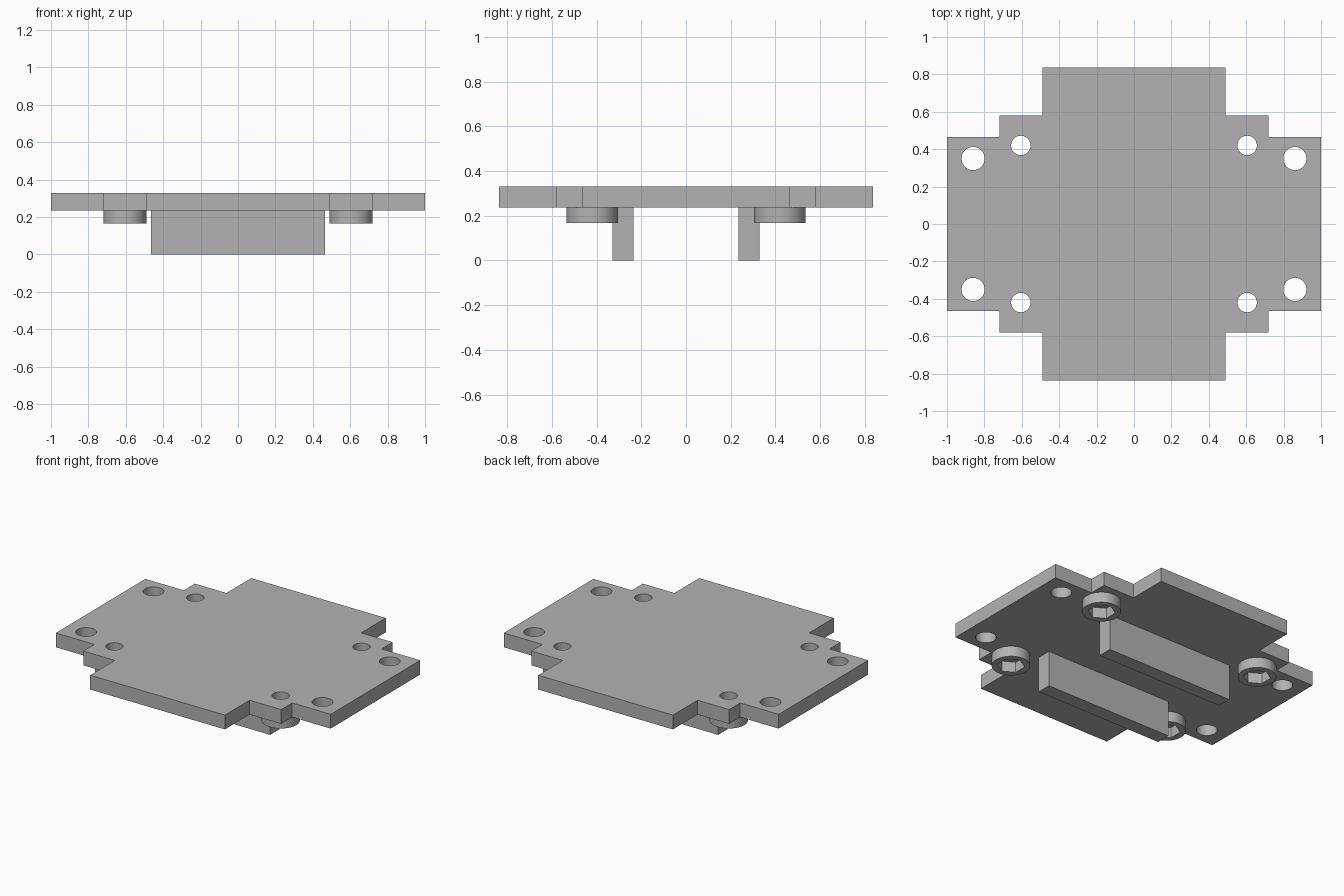
import bpy
import bmesh
from math import radians

if "Cube" in bpy.data.objects:
    bpy.data.objects.remove(bpy.data.objects["Cube"], do_unlink=True)

PLATE_Z, TOP_Z, BOSS_Z = 0.236, 0.33, 0.167
BOSS_X, BOSS_Y = 0.605, 0.42
CORNERS = [(sx, sy) for sx in (-1, 1) for sy in (-1, 1)]

grey = bpy.data.materials.new("plain grey")
grey.use_nodes = True
grey.diffuse_color = (0.45, 0.45, 0.45, 1)
grey.node_tree.nodes["Principled BSDF"].inputs["Base Color"].default_value = grey.diffuse_color


def prism(name, outline, z0, z1):
    """Extrude a closed outline from z0 up to z1."""
    bm = bmesh.new()
    face = bm.faces.new([bm.verts.new((x, y, z0)) for x, y in outline])
    ext = bmesh.ops.extrude_face_region(bm, geom=[face], use_keep_orig=True)
    verts = [v for v in ext["geom"] if isinstance(v, bmesh.types.BMVert)]
    bmesh.ops.translate(bm, verts=verts, vec=(0, 0, z1 - z0))
    bmesh.ops.recalc_face_normals(bm, faces=bm.faces)
    mesh = bpy.data.meshes.new(name)
    bm.to_mesh(mesh)
    bm.free()
    mesh.materials.append(grey)
    obj = bpy.data.objects.new(name, mesh)
    bpy.context.collection.objects.link(obj)
    return obj


def cylinder(name, x, y, radius, z0, z1, sides=48, turn=0):
    bpy.ops.mesh.primitive_cylinder_add(vertices=sides, radius=radius, depth=z1 - z0,
                                        location=(x, y, (z0 + z1) / 2),
                                        rotation=(0, 0, radians(turn)))
    obj = bpy.context.object
    obj.name = name
    obj.data.materials.append(grey)
    return obj


def select(obj):
    bpy.ops.object.select_all(action="DESELECT")
    obj.select_set(True)
    bpy.context.view_layer.objects.active = obj


def cut(obj, cutter):
    """Subtract the cutter and throw it away."""
    cutter.hide_render = True
    mod = obj.modifiers.new("cut", "BOOLEAN")
    mod.operation, mod.solver, mod.object = "DIFFERENCE", "EXACT", cutter
    select(obj)
    bpy.ops.object.modifier_apply(modifier=mod.name)
    bpy.data.objects.remove(cutter, do_unlink=True)


def smooth(obj):
    select(obj)
    bpy.ops.object.shade_smooth_by_angle(angle=radians(30))


# Stepped cross-shaped plate, from one quarter of its outline
quarter = [(1, 0.465), (0.72, 0.465), (0.72, 0.58), (0.49, 0.58), (0.49, 0.836)]
half = quarter + [(-x, y) for x, y in reversed(quarter)]
plate = prism("plate", half + [(-x, -y) for x, y in half], PLATE_Z, TOP_Z)

# Mounting holes and screw holes through the plate
for sx, sy in CORNERS:
    for x, y, r in ((0.86, 0.35, 0.062), (BOSS_X, BOSS_Y, 0.052)):
        cut(plate, cylinder("hole_cutter", sx * x, sy * y, r, PLATE_Z - 0.1, TOP_Z + 0.1))
smooth(plate)

# Two ribs under the plate
for side, name in ((-1, "front_rib"), (1, "back_rib")):
    prism(name, [(-0.465, side * 0.235), (0.465, side * 0.235),
                 (0.465, side * 0.33), (-0.465, side * 0.33)], 0, PLATE_Z)

# Round bosses with hexagonal nut pockets
for sx, sy in CORNERS:
    name = ("front" if sy < 0 else "back") + ("_left" if sx > 0 else "_right") + "_boss"
    boss = cylinder(name, sx * BOSS_X, sy * BOSS_Y, 0.115, BOSS_Z, PLATE_Z)
    cut(boss, cylinder("nut_cutter", sx * BOSS_X, sy * BOSS_Y, 0.083,
                       BOSS_Z - 0.1, PLATE_Z + 0.1, sides=6))
    smooth(boss)
